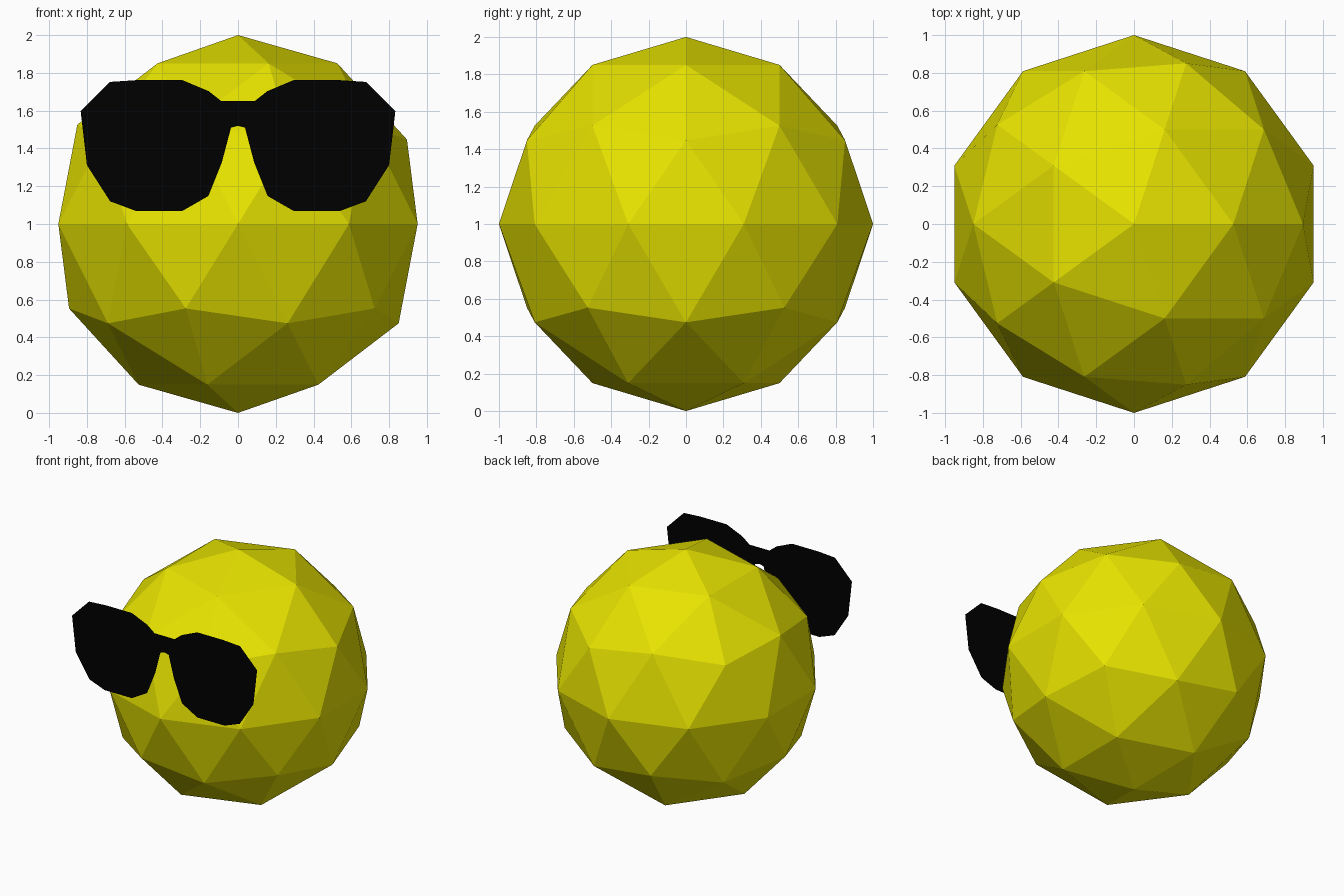
import bpy, bmesh
from mathutils import Vector

if "Cube" in bpy.data.objects:
    bpy.data.objects.remove(bpy.data.objects["Cube"])


def make_object(name, bm, color):
    mesh = bpy.data.meshes.new(name)
    bm.to_mesh(mesh)
    bm.free()
    mat = bpy.data.materials.new(name + "_material")
    mat.diffuse_color = color
    mat.use_nodes = True
    mat.node_tree.nodes["Principled BSDF"].inputs["Base Color"].default_value = mat.diffuse_color
    mesh.materials.append(mat)
    obj = bpy.data.objects.new(name, mesh)
    bpy.context.collection.objects.link(obj)
    return obj


# Faceted yellow head
bm = bmesh.new()
bmesh.ops.create_icosphere(bm, subdivisions=2, radius=1.0)
bmesh.ops.translate(bm, verts=bm.verts, vec=Vector((0, 0, 1)))
make_object("head", bm, (0.8, 0.77, 0.0, 1))

# Flat sunglasses: left half outline (x, z), mirrored to the right
half = [(-0.09, 1.652), (-0.155, 1.703), (-0.295, 1.762), (-0.53, 1.762),
        (-0.68, 1.752), (-0.833, 1.597), (-0.80, 1.312), (-0.677, 1.12),
        (-0.54, 1.069), (-0.295, 1.069), (-0.157, 1.148), (-0.085, 1.328),
        (-0.037, 1.51)]
outline = half + [(0, 1.52)] + [(-x, z) for x, z in reversed(half)]
bm = bmesh.new()
face = bm.faces.new([bm.verts.new((x, -0.944, z)) for x, z in outline])
face.normal_update()
if face.normal.y > 0:
    face.normal_flip()
bmesh.ops.triangulate(bm, faces=bm.faces[:])
make_object("sunglasses", bm, (0.0, 0.0, 0.0, 1))
